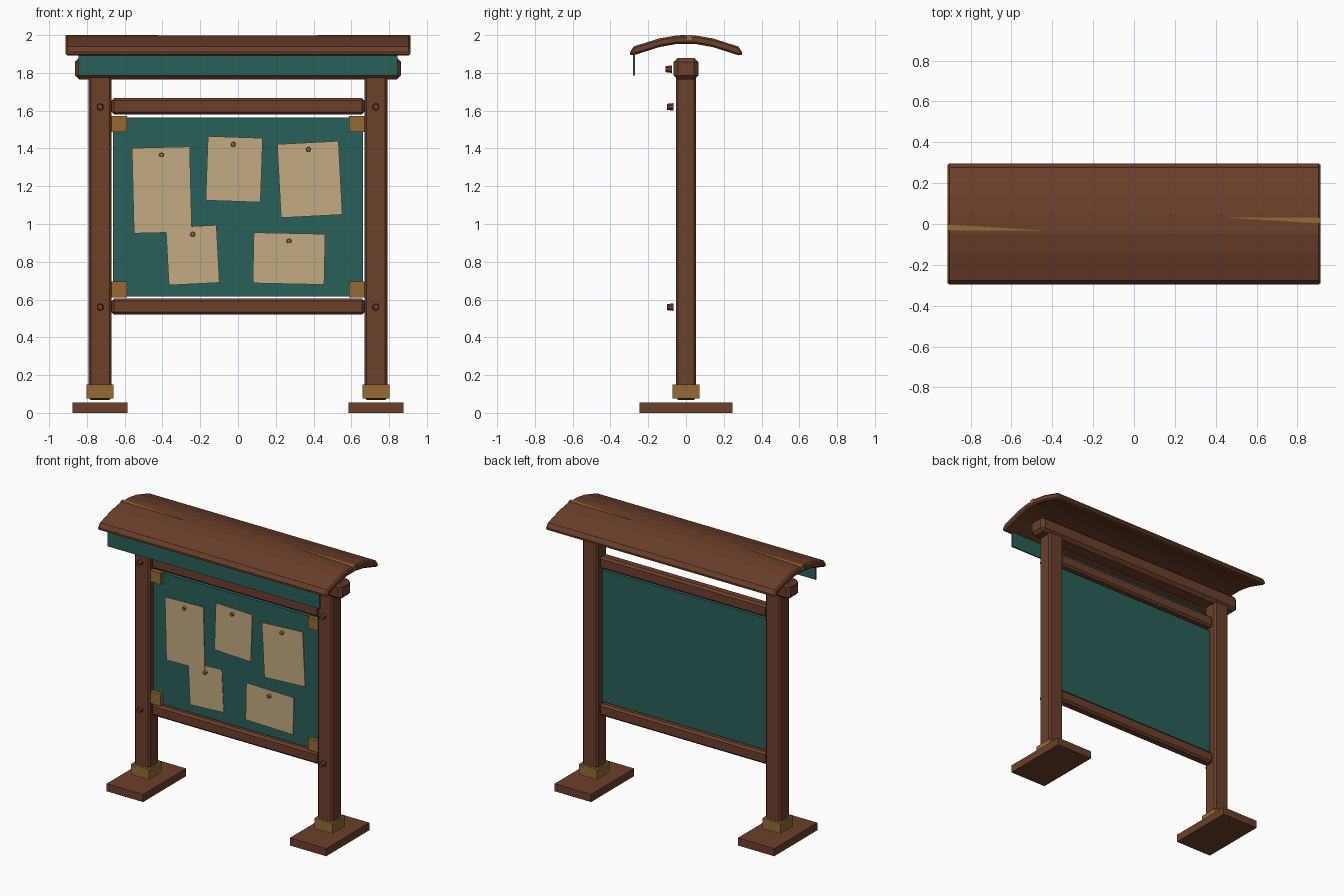
import bpy, bmesh, math
from mathutils import Matrix, Vector

if "Cube" in bpy.data.objects:
    bpy.data.objects.remove(bpy.data.objects["Cube"])


def material(name, rgb):
    m = bpy.data.materials.new(name)
    m.diffuse_color = (*rgb, 1)
    m.use_nodes = True
    m.node_tree.nodes["Principled BSDF"].inputs["Base Color"].default_value = m.diffuse_color
    return m


WOOD = material("wood", (0.15, 0.05, 0.023))
TEAL = material("teal", (0.022, 0.115, 0.10))
BRASS = material("brass", (0.30, 0.145, 0.035))
PAPER = material("paper", (0.55, 0.40, 0.22))


def finish(name, bm, mat, bevel=0.0):
    bmesh.ops.recalc_face_normals(bm, faces=bm.faces)
    me = bpy.data.meshes.new(name)
    bm.to_mesh(me)
    bm.free()
    me.materials.append(mat)
    ob = bpy.data.objects.new(name, me)
    bpy.context.collection.objects.link(ob)
    if bevel:
        mod = ob.modifiers.new("chamfer", "BEVEL")
        mod.width = bevel
        mod.segments = 1
        mod.limit_method = "ANGLE"
        mod.angle_limit = math.radians(50)
    return ob


def box(name, x, y, z, mat, bevel=0.0, tilt=0.0):
    """Box from (min, max) ranges, optionally tilted about y through its centre."""
    bm = bmesh.new()
    bmesh.ops.create_cube(bm, size=1)
    lo, hi = Vector((x[0], y[0], z[0])), Vector((x[1], y[1], z[1]))
    size = hi - lo
    bm.transform(Matrix.Diagonal((*size, 1)))
    ob = finish(name, bm, mat, bevel)
    ob.location = (lo + hi) / 2
    ob.rotation_euler.y = -math.radians(tilt)
    return ob


def stud(name, x, z, y0, y1, r, mat, sides=6):
    """Short faceted peg pointing to the front."""
    bm = bmesh.new()
    bmesh.ops.create_cone(bm, cap_ends=True, segments=sides, radius1=r,
                          radius2=r * 0.8, depth=y1 - y0)
    ob = finish(name, bm, mat)
    ob.rotation_euler.x = math.pi / 2
    ob.location = (x, (y0 + y1) / 2, z)
    return ob


def prism(name, pts, offset, mat, bevel=0.0):
    """Polygon extruded along an offset vector."""
    bm = bmesh.new()
    face = bm.faces.new([bm.verts.new(p) for p in pts])
    geo = bmesh.ops.extrude_face_region(bm, geom=[face])["geom"]
    bmesh.ops.translate(bm, vec=offset,
                        verts=[v for v in geo if isinstance(v, bmesh.types.BMVert)])
    return finish(name, bm, mat, bevel)


# Posts, feet, collars and bolts on both sides
for side, s in (("left", -1), ("right", 1)):
    cx = 0.73 * s
    box(f"{side}_foot", (cx - 0.145, cx + 0.145), (-0.245, 0.245), (0, 0.055), WOOD)
    box(f"{side}_collar", (cx - 0.072, cx + 0.072), (-0.071, 0.071), (0.075, 0.15), BRASS)
    box(f"{side}_post", (cx - 0.061, cx + 0.061), (-0.054, 0.054), (0.068, 1.80), WOOD, 0.012)
    for i, z in enumerate((0.56, 1.62)):
        stud(f"{side}_bolt_{i}", cx, z, -0.10, -0.066, 0.02, WOOD)
    stud(f"{side}_beam_bolt", cx, 1.82, -0.108, -0.075, 0.02, WOOD)
    # Corner brackets of the board
    for level, z in (("lower", 0.612), ("upper", 1.488)):
        xs = sorted((0.588 * s, 0.672 * s))
        box(f"{side}_{level}_bracket", xs, (-0.042, -0.012), (z, z + 0.083), BRASS)

# Top beam and rails
box("top_beam", (-0.863, 0.863), (-0.065, 0.065), (1.765, 1.88), WOOD, 0.022)
box("upper_rail", (-0.67, 0.67), (-0.035, 0.035), (1.58, 1.667), WOOD, 0.014)
box("lower_rail", (-0.67, 0.67), (-0.035, 0.035), (0.52, 0.606), WOOD, 0.014)

# Board and hanging fascia
box("board", (-0.662, 0.662), (-0.015, 0.012), (0.615, 1.563), TEAL)
box("fascia", (-0.845, 0.845), (-0.28, -0.27), (1.787, 1.91), TEAL)

# Papers: centre x, z, width, height, tilt, front y, pin x, pin z
notes = [
    (-0.403, 1.18, 0.306, 0.452, 1.4, -0.029, -0.405, 1.365),
    (-0.02, 1.29, 0.29, 0.34, -2, -0.025, -0.025, 1.422),
    (0.38, 1.236, 0.325, 0.39, 3, -0.025, 0.373, 1.395),
    (-0.24, 0.835, 0.268, 0.305, 3, -0.023, -0.24, 0.945),
    (0.27, 0.817, 0.378, 0.268, -1.2, -0.025, 0.27, 0.91),
]
for i, (x, z, w, h, tilt, y, px, pz) in enumerate(notes):
    box(f"paper_{i}", (x - w / 2, x + w / 2), (y, y + 0.004), (z - h / 2, z + h / 2),
        PAPER, tilt=tilt)
    stud(f"pin_{i}", px, pz, -0.046, -0.022, 0.015, BRASS, 5)

# Arched roof shell
outer = [(-0.302, 1.903), (-0.277, 1.94), (-0.14, 1.983), (-0.05, 1.998), (0.05, 1.998),
         (0.14, 1.983), (0.277, 1.94), (0.302, 1.903)]
inner = [(0.288, 1.89), (0.14, 1.937), (0.05, 1.953), (-0.05, 1.953),
         (-0.14, 1.937), (-0.288, 1.89)]
prism("roof", [(-0.913, y, z) for y, z in outer + inner], (1.826, 0, 0), WOOD, 0.01)

# Tapered brass splits at the roof ends
for side, s in (("left", -1), ("right", 1)):
    prism(f"{side}_roof_split",
          [(0.914 * s, 0.003 * s, 1.975), (0.914 * s, 0.033 * s, 1.975),
           (0.42 * s, 0.033 * s, 1.975)], (0, 0, 0.025), BRASS)
